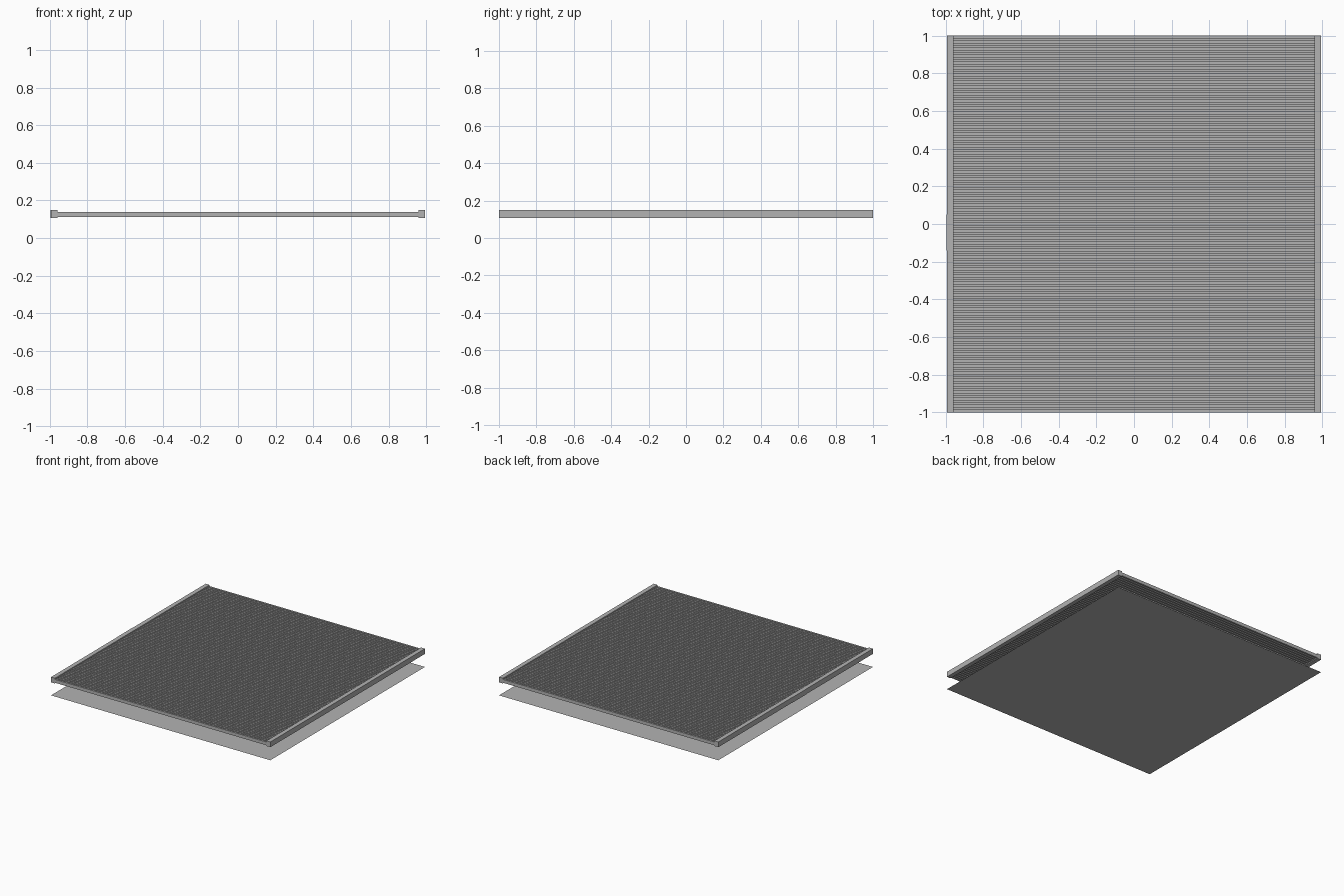
import bpy
import bmesh
from mathutils import Matrix, Vector

cube = bpy.data.objects.get("Cube")
if cube:
    bpy.data.objects.remove(cube, do_unlink=True)

HALF_X, HALF_Y = 0.993, 1.0
RAIL_W = 0.035
RAIL_LOW, RAIL_HIGH = 0.107, 0.15
BAR_LOW, BAR_HIGH = 0.113, 0.14
BAR_COUNT = 80
BAR_FILL = 0.6

grey = bpy.data.materials.new("light_grey")
grey.use_nodes = True
colour = (0.45, 0.45, 0.45, 1)
grey.diffuse_color = colour
grey.node_tree.nodes["Principled BSDF"].inputs["Base Color"].default_value = colour


def add_object(name, bm):
    mesh = bpy.data.meshes.new(name)
    bm.to_mesh(mesh)
    bm.free()
    mesh.materials.append(grey)
    obj = bpy.data.objects.new(name, mesh)
    bpy.context.collection.objects.link(obj)
    return obj


def add_box(bm, low, high):
    low, high = Vector(low), Vector(high)
    place = Matrix.Translation((low + high) / 2) @ Matrix.Diagonal((*(high - low), 1))
    bmesh.ops.create_cube(bm, size=1, matrix=place)


# Flat sheet on the ground
bm = bmesh.new()
bmesh.ops.create_grid(bm, x_segments=1, y_segments=1, size=1,
                      matrix=Matrix.Diagonal((HALF_X, HALF_Y, 1, 1)))
add_object("base_sheet", bm)

# Side rails
for name, side in (("left_rail", 1), ("right_rail", -1)):
    edges = sorted((side * HALF_X, side * (HALF_X - RAIL_W)))
    bm = bmesh.new()
    add_box(bm, (edges[0], -HALF_Y, RAIL_LOW), (edges[1], HALF_Y, RAIL_HIGH))
    add_object(name, bm)

# Parallel cross bars with narrow gaps, flush with both ends
inner = HALF_X - RAIL_W
bar = 2 * HALF_Y / (BAR_COUNT - 1 + BAR_FILL) * BAR_FILL
pitch = bar / BAR_FILL
bm = bmesh.new()
for i in range(BAR_COUNT):
    y = -HALF_Y + i * pitch
    add_box(bm, (-inner, y, BAR_LOW), (inner, y + bar, BAR_HIGH))
add_object("grille_bars", bm)

# Thin plate on the outer face of one rail
bm = bmesh.new()
add_box(bm, (-HALF_X - 0.002, -0.14, RAIL_LOW), (-HALF_X, 0.05, RAIL_HIGH))
add_object("rail_plate", bm)
